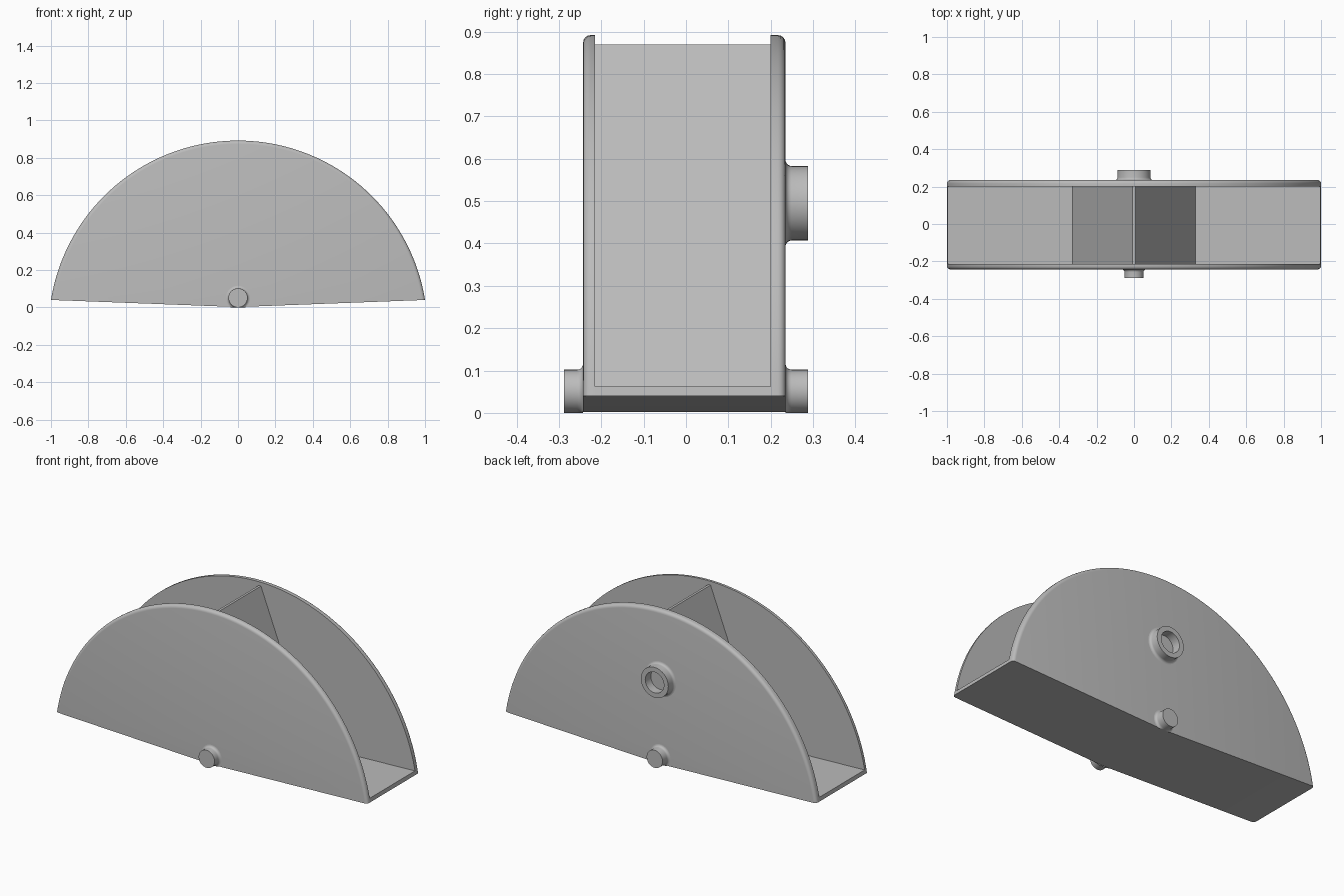
import bpy, bmesh, math

cube = bpy.data.objects.get("Cube")
if cube:
    bpy.data.objects.remove(cube)

grey = bpy.data.materials.new("plain_grey")
grey.use_nodes = True
COLOUR = (0.5, 0.5, 0.5, 1)
grey.diffuse_color = COLOUR
grey.node_tree.nodes["Principled BSDF"].inputs["Base Color"].default_value = COLOUR

# Overall shape: arc through both tips and the crown, shallow V underneath
TIP_Z, CROWN_Z, KEEL_Z = 0.04, 0.892, 0.002
RISE = CROWN_Z - TIP_Z
RADIUS = (1 + RISE ** 2) / (2 * RISE)
CENTRE_Z = CROWN_Z - RADIUS
FRONT, FRONT_IN, BACK_IN, BACK = -0.243, -0.215, 0.2, 0.235


def finish(bm, name):
    bmesh.ops.recalc_face_normals(bm, faces=bm.faces)
    mesh = bpy.data.meshes.new(name)
    bm.to_mesh(mesh)
    bm.free()
    mesh.materials.append(grey)
    obj = bpy.data.objects.new(name, mesh)
    bpy.context.collection.objects.link(obj)
    bpy.ops.object.select_all(action="DESELECT")
    obj.select_set(True)
    bpy.context.view_layer.objects.active = obj
    bpy.ops.object.shade_smooth_by_angle(angle=math.radians(30))
    return obj


def prism(profile, y0, y1):
    """Extrude an x-z outline from y0 to y1."""
    bm = bmesh.new()
    face = bm.faces.new([bm.verts.new((x, y0, z)) for x, z in profile])
    new = bmesh.ops.extrude_face_region(bm, geom=[face])["geom"]
    verts = [v for v in new if isinstance(v, bmesh.types.BMVert)]
    bmesh.ops.translate(bm, verts=verts, vec=(0, y1 - y0, 0))
    return bm


def side_plate(name, inner, outer):
    tip = math.asin((TIP_Z - CENTRE_Z) / RADIUS)
    steps = 72
    angles = [tip + (math.pi - 2 * tip) * i / steps for i in range(steps + 1)]
    outline = [(RADIUS * math.cos(a), CENTRE_Z + RADIUS * math.sin(a)) for a in angles]
    bm = prism(outline + [(0, KEEL_Z)], inner, outer)
    # Round the outer rim along the arc only
    rim = [e for e in bm.edges
           if all(abs(v.co.y - outer) < 1e-5 and v.co.z > TIP_Z - 1e-4 for v in e.verts)]
    bmesh.ops.bevel(bm, geom=rim, offset=0.018, segments=4, profile=0.5, affect="EDGES")
    finish(bm, name)


def turned(name, profile, z, side):
    """Revolve (radius, y) points about a y axis; side is -1 front, 1 back."""
    bm = bmesh.new()
    verts = [bm.verts.new((r, side * y, z)) for r, y in profile]
    edges = [bm.edges.new(pair) for pair in zip(verts, verts[1:])]
    bmesh.ops.spin(bm, geom=verts + edges, cent=(0, 0, z), axis=(0, 1, 0),
                   angle=math.tau, steps=40)
    bmesh.ops.remove_doubles(bm, verts=bm.verts, dist=1e-4)
    for v in bm.verts:
        v.co.z = max(v.co.z, 0)
    finish(bm, name)


def fillet(radius, y, size=0.014):
    """Concave quarter round where a boss meets its plate."""
    turns = [math.pi / 2 * i / 5 for i in range(6)]
    return [(radius + size * (1 - math.sin(t)), y + size * (1 - math.cos(t))) for t in turns]


side_plate("front_plate", FRONT_IN, FRONT)
side_plate("back_plate", BACK_IN, BACK)

# Sloped floor with the wedge divider rising from it
right_top = [(0.996, 0.062), (0.33, 0.037), (0.007, 0.87)]
floor = [(-1, TIP_Z), (0, KEEL_Z), (1, TIP_Z)] + right_top
floor += [(-x, z) for x, z in reversed(right_top)]
finish(prism(floor, FRONT_IN, BACK_IN), "floor_and_divider")

# Pivot pegs at the keel
END = 0.288
for name, side, wall in (("front_pivot", -1, -FRONT), ("back_pivot", 1, BACK)):
    turned(name, fillet(0.051, wall) + [(0.051, END), (0, END)], 0.051, side)

# Hollow boss on the back
turned("back_socket", fillet(0.088, BACK) + [(0.088, END), (0.06, END), (0.06, BACK + 0.002),
                                             (0, BACK + 0.002)], 0.495, 1)
